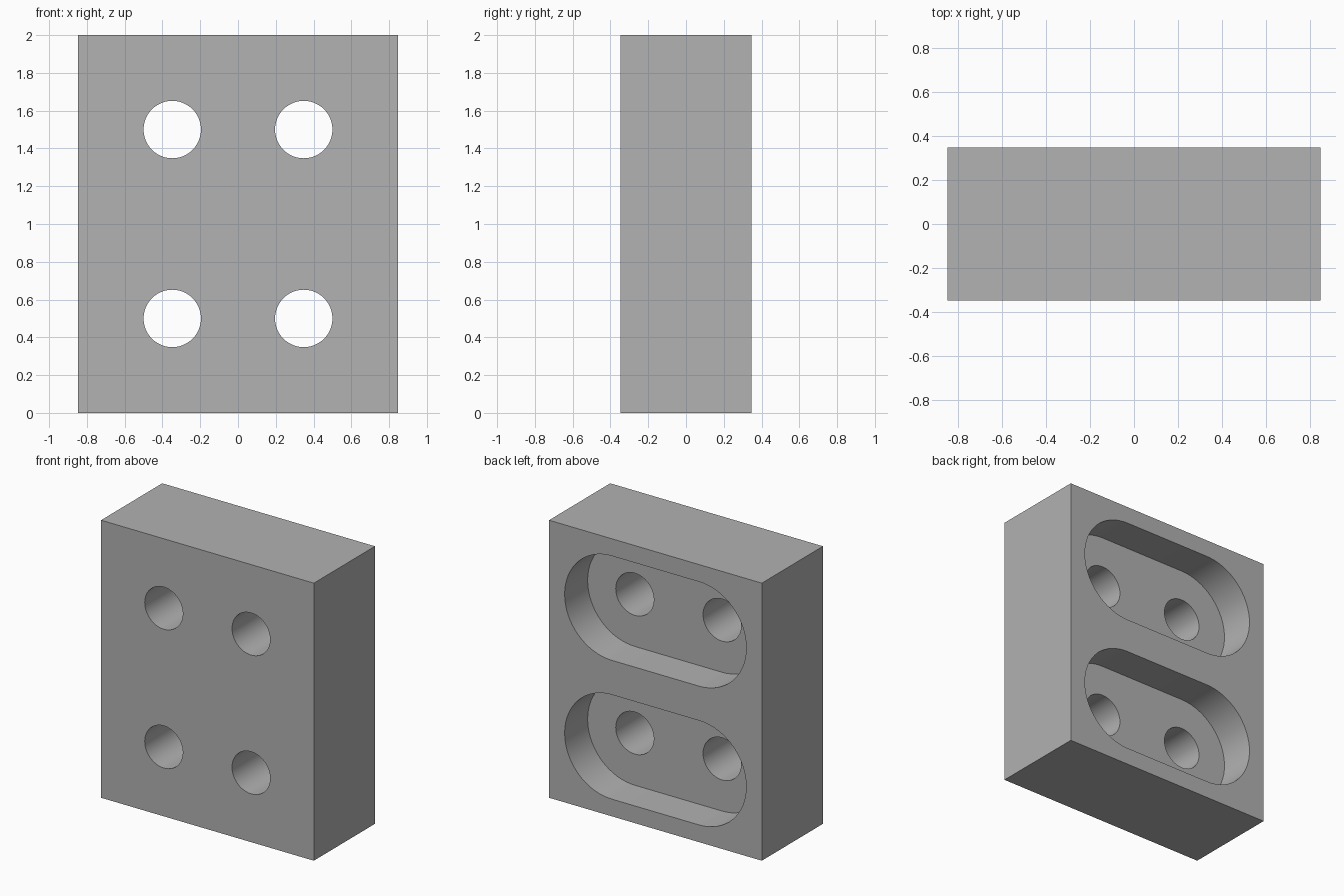
import bpy
import bmesh
import math
from mathutils import Matrix

WIDTH, DEPTH, HEIGHT = 1.696, 0.696, 2.0
HOLE_X, HOLE_R = 0.348, 0.152
SLOT_R, SLOT_DEPTH = 0.376, 0.262
ROWS = (0.5, 1.5)

cube = bpy.data.objects.get("Cube")
if cube:
    bpy.data.objects.remove(cube, do_unlink=True)

grey = bpy.data.materials.new("plain grey")
grey.use_nodes = True
colour = (0.445, 0.445, 0.445, 1)
grey.diffuse_color = colour
grey.node_tree.nodes["Principled BSDF"].inputs["Base Color"].default_value = colour


def make_object(name, bm):
    bmesh.ops.recalc_face_normals(bm, faces=bm.faces)
    mesh = bpy.data.meshes.new(name)
    bm.to_mesh(mesh)
    bm.free()
    mesh.materials.append(grey)
    obj = bpy.data.objects.new(name, mesh)
    bpy.context.collection.objects.link(obj)
    return obj


def add_prism(bm, outline, y0, y1):
    """Extrude an (x, z) outline from y0 to y1."""
    face = bm.faces.new([bm.verts.new((x, y0, z)) for x, z in outline])
    new = bmesh.ops.extrude_face_region(bm, geom=[face])["geom"]
    verts = [v for v in new if isinstance(v, bmesh.types.BMVert)]
    bmesh.ops.translate(bm, verts=verts, vec=(0, y1 - y0, 0))


def arc(cx, cz, r, start, sweep, steps):
    angles = [start + sweep * i / steps for i in range(steps + 1)]
    return [(cx + r * math.cos(a), cz + r * math.sin(a)) for a in angles]


# Solid block
bm = bmesh.new()
bmesh.ops.create_cube(bm, size=1, matrix=Matrix.Translation((0, 0, HEIGHT / 2))
                      @ Matrix.Diagonal((WIDTH, DEPTH, HEIGHT, 1)))
block = make_object("block", bm)

# Rounded pockets in the back
slots = bmesh.new()
for z in ROWS:
    outline = (arc(HOLE_X, z, SLOT_R, -math.pi / 2, math.pi, 32)
               + arc(-HOLE_X, z, SLOT_R, math.pi / 2, math.pi, 32))
    add_prism(slots, outline, DEPTH / 2 - SLOT_DEPTH, DEPTH)

# Round through holes
holes = bmesh.new()
for z in ROWS:
    for x in (-HOLE_X, HOLE_X):
        add_prism(holes, arc(x, z, HOLE_R, 0, math.tau, 48)[:-1], -DEPTH, DEPTH)

# Cut the pockets first, then the holes
cutters = [make_object("pocket_cutter", slots), make_object("hole_cutter", holes)]
bpy.context.view_layer.objects.active = block
for cutter in cutters:
    mod = block.modifiers.new(cutter.name, "BOOLEAN")
    mod.operation = "DIFFERENCE"
    mod.solver = "EXACT"
    mod.object = cutter
    cutter.hide_render = True
    bpy.ops.object.modifier_apply(modifier=mod.name)
for cutter in cutters:
    bpy.data.objects.remove(cutter, do_unlink=True)

# Smooth curved walls, sharp edges
bpy.ops.object.select_all(action="DESELECT")
block.select_set(True)
bpy.ops.object.shade_smooth_by_angle(angle=math.radians(30))
